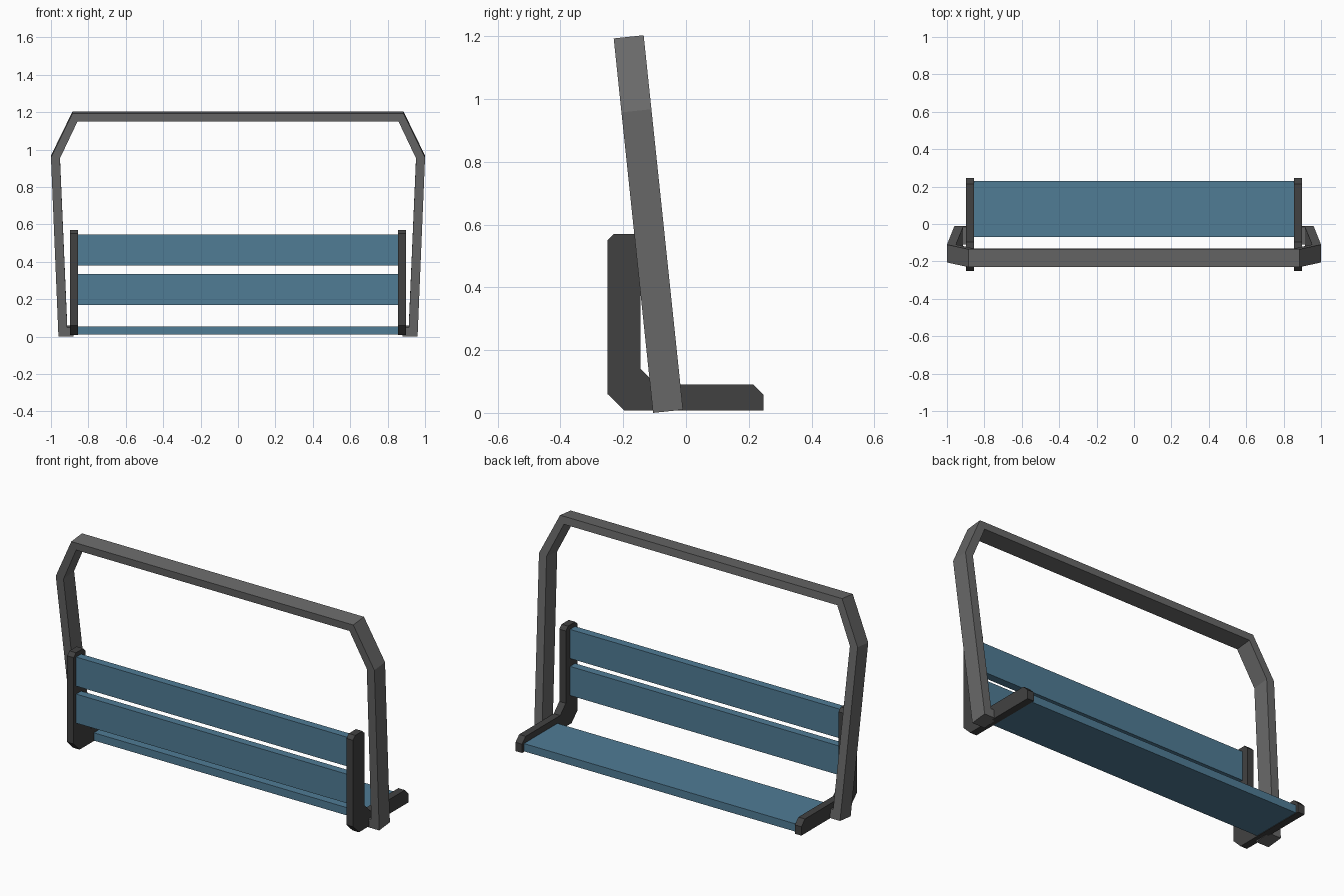
import bpy, bmesh, math
from mathutils import Vector

if "Cube" in bpy.data.objects:
    bpy.data.objects.remove(bpy.data.objects["Cube"])


def material(name, rgb):
    m = bpy.data.materials.new(name)
    m.diffuse_color = (*rgb, 1)
    m.use_nodes = True
    m.node_tree.nodes["Principled BSDF"].inputs["Base Color"].default_value = m.diffuse_color
    return m


BLUE = material("blue slats", (0.08, 0.2, 0.3))
GREY = material("mid grey frame", (0.14, 0.14, 0.14))
DARK = material("dark grey brackets", (0.053, 0.053, 0.053))


def prism(name, start, offset, mat):
    """Extrude a closed outline of 3D points along an offset vector."""
    bm = bmesh.new()
    face = bm.faces.new([bm.verts.new(p) for p in start])
    ext = bmesh.ops.extrude_face_region(bm, geom=[face])
    verts = [g for g in ext["geom"] if isinstance(g, bmesh.types.BMVert)]
    bmesh.ops.translate(bm, verts=verts, vec=offset)
    bmesh.ops.recalc_face_normals(bm, faces=bm.faces)
    me = bpy.data.meshes.new(name)
    bm.to_mesh(me)
    bm.free()
    me.materials.append(mat)
    ob = bpy.data.objects.new(name, me)
    bpy.context.collection.objects.link(ob)
    return ob


def slat(name, y0, y1, z0, z1):
    x = 0.86
    pts = [(-x, y0, z0), (-x, y1, z0), (-x, y1, z1), (-x, y0, z1)]
    return prism(name, pts, Vector((2 * x, 0, 0)), BLUE)


# Seat board and two backrest boards
slat("seat", -0.07, 0.23, 0.011, 0.055)
slat("lower_back_slat", -0.228, -0.183, 0.17, 0.335)
slat("upper_back_slat", -0.228, -0.183, 0.38, 0.545)

# L-shaped side brackets with chamfered corners
ell = [(-0.25, 0.06), (-0.197, 0.008), (0.247, 0.008), (0.247, 0.058),
       (0.215, 0.09), (-0.095, 0.09), (-0.145, 0.14), (-0.145, 0.55),
       (-0.165, 0.57), (-0.23, 0.57), (-0.25, 0.55)]
for side, name in ((-1, "left_bracket"), (1, "right_bracket")):
    prism(name, [(side * 0.856, y, z) for y, z in ell],
          Vector((side * 0.041, 0, 0)), DARK)

# Hanging frame: one flat outline, leaning back, feet turned in to the brackets
tilt = math.radians(6)
outer = [(0.88, 0), (0.96, 0), (1.0, 0.963), (0.885, 1.2)]
inner = [(0.858, 1.157), (0.952, 0.958), (0.913, 0.05), (0.88, 0.05)]


def mirrored(pts):
    return [(-x, u) for x, u in reversed(pts)]


outline = outer + mirrored(outer) + mirrored(inner) + inner
pts = [(x, -0.105 - u * math.sin(tilt), u * math.cos(tilt)) for x, u in outline]
prism("hanging_frame", pts,
      Vector((0, math.cos(tilt), math.sin(tilt))) * 0.096, GREY)
